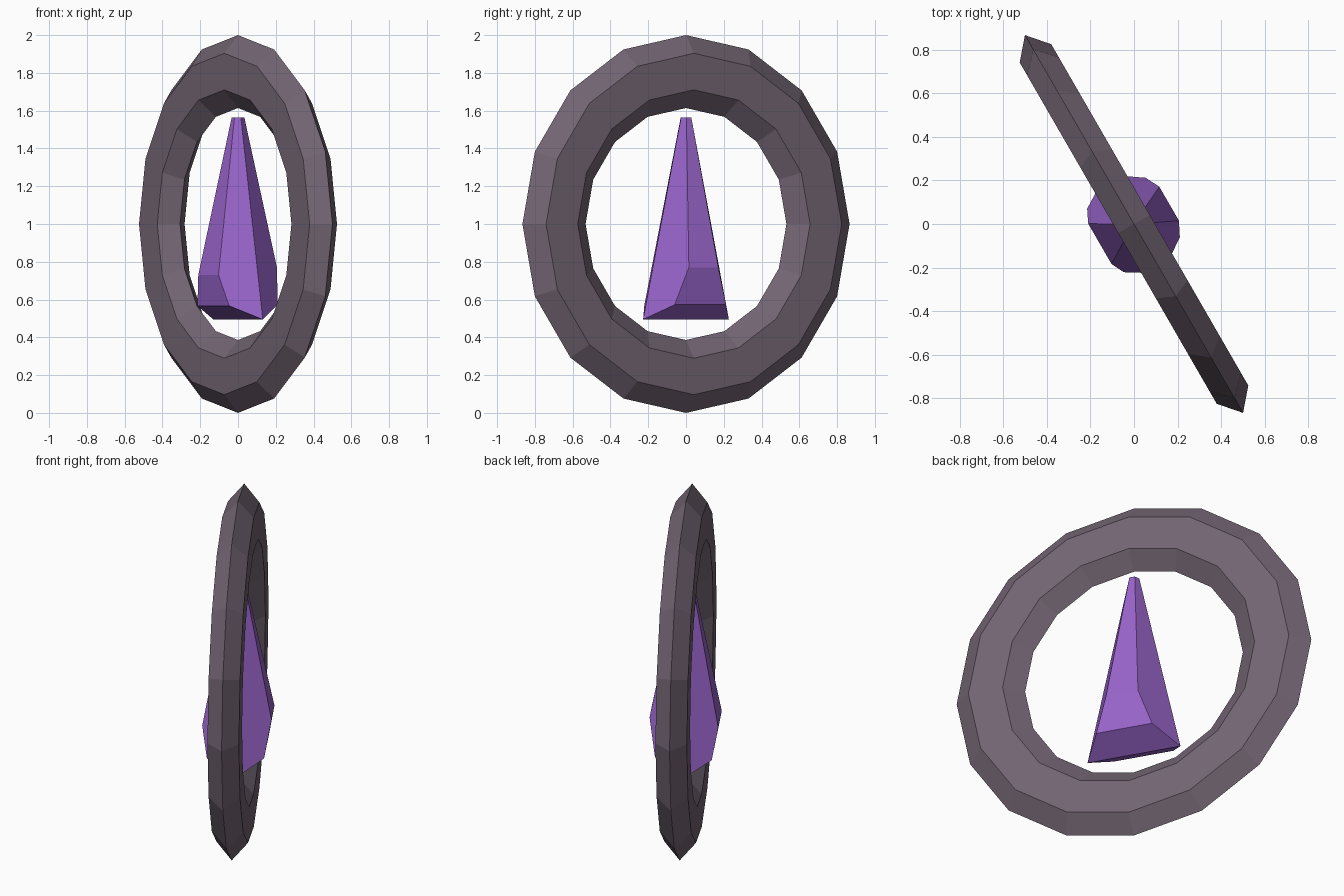
import bpy, bmesh
from math import radians

if "Cube" in bpy.data.objects:
    bpy.data.objects.remove(bpy.data.objects["Cube"])

TURN = radians(120)  # ring plane heading about z


def material(name, color):
    mat = bpy.data.materials.new(name)
    mat.diffuse_color = (*color, 1)
    mat.use_nodes = True
    mat.node_tree.nodes["Principled BSDF"].inputs["Base Color"].default_value = mat.diffuse_color
    return mat


# Flattened hexagonal-section ring standing upright
bpy.ops.mesh.primitive_torus_add(major_segments=16, minor_segments=6,
                                 major_radius=0.807, minor_radius=0.193,
                                 location=(0, 0, 1.0),
                                 rotation=(radians(90), 0, TURN))
ring = bpy.context.object
ring.name = "ring"
ring.scale = (1, 1, 0.5)
ring.data.materials.append(material("dark_stone", (0.17, 0.13, 0.17)))

# Floating crystal: tapered hexagon with a chisel-shaped bottom.
# Local x runs along the ring plane, local y across it.
bm = bmesh.new()


def pair(x, y, z):
    """Two vertices mirrored in x: (negative, positive)."""
    return [bm.verts.new((s * x, y, z)) for s in (-1, 1)]


tip = pair(0.03, 0, 1.565)
keel = pair(0.262, 0, 0.495)
# per side: tip corner, shoulder, lower belt
sides = [
    [pair(0.015, 0.03, 1.565), pair(0.107, 0.181, 0.73), pair(0.168, 0.151, 0.567)],
    [pair(0.015, -0.03, 1.565), pair(0.09, -0.186, 0.77), pair(0.157, -0.152, 0.573)],
]
for top, shoulder, belt in sides:
    for a, b in ((top, shoulder), (shoulder, belt), (belt, keel)):
        bm.faces.new((a[0], a[1], b[1], b[0]))
    for i in (0, 1):
        bm.faces.new((tip[i], top[i], shoulder[i], belt[i], keel[i]))
# tip cap
p, q = sides[0][0], sides[1][0]
bm.faces.new((tip[0], p[0], p[1], tip[1], q[1], q[0]))
bmesh.ops.recalc_face_normals(bm, faces=bm.faces)

mesh = bpy.data.meshes.new("crystal")
bm.to_mesh(mesh)
bm.free()
crystal = bpy.data.objects.new("crystal", mesh)
crystal.rotation_euler.z = TURN
mesh.materials.append(material("violet", (0.32, 0.13, 0.6)))
bpy.context.collection.objects.link(crystal)
